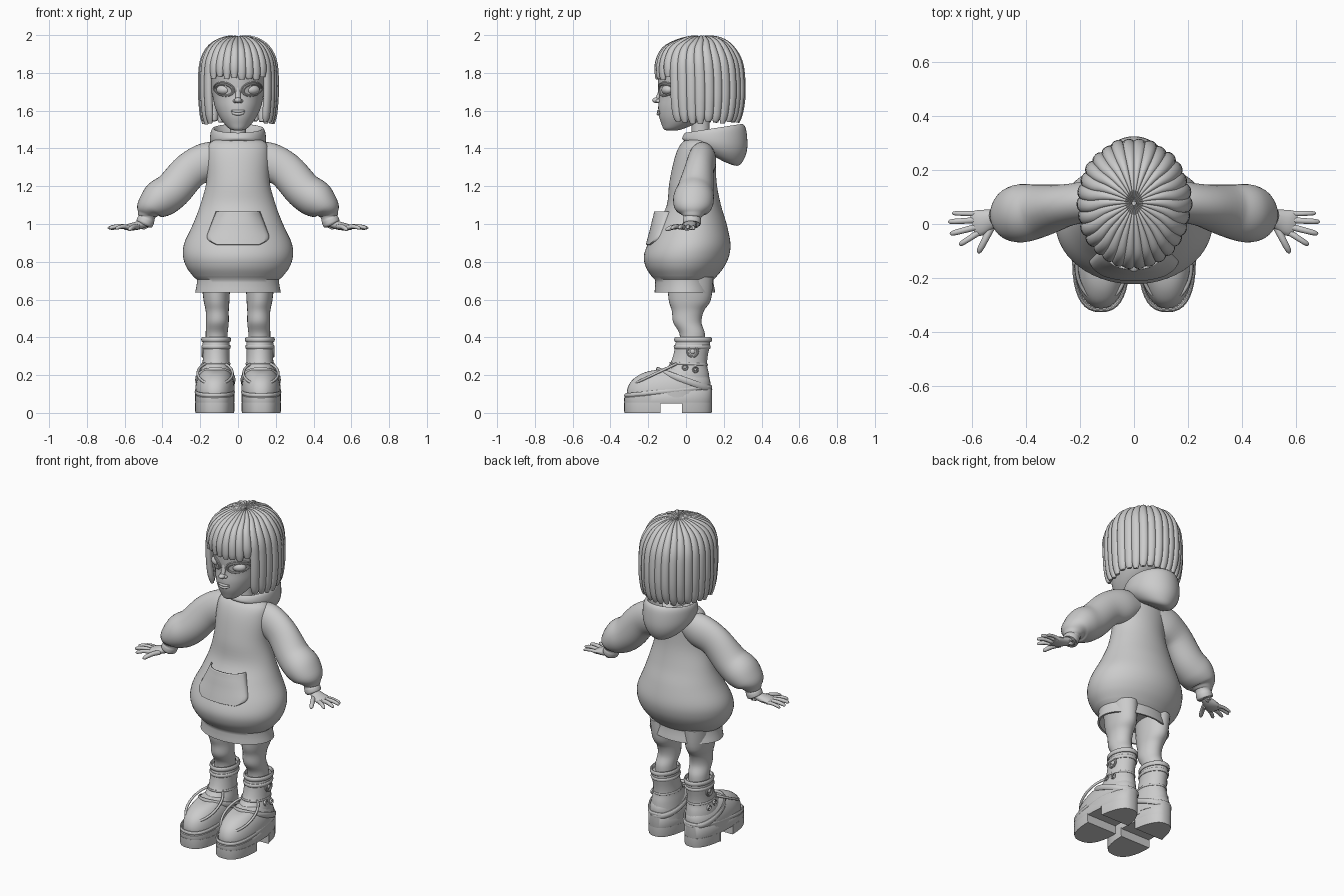
import bpy, bmesh, math, random
from mathutils import Vector, Matrix

if "Cube" in bpy.data.objects:
    bpy.data.objects.remove(bpy.data.objects["Cube"])
random.seed(4)
TAU = 2 * math.pi


def spline(rows, n=5):
    """Catmull-Rom interpolation of number tuples."""
    out = []
    for i in range(len(rows) - 1):
        a, b, c, d = rows[max(i - 1, 0)], rows[i], rows[i + 1], rows[min(i + 2, len(rows) - 1)]
        for k in range(n):
            t = k / n
            out.append(tuple(.5 * (2 * q + (r - p) * t + (2 * p - 5 * q + 4 * r - s) * t * t
                                   + (3 * q - p - 3 * r + s) * t ** 3) for p, q, r, s in zip(a, b, c, d)))
    return out + [tuple(rows[-1])]


def finish(bm, name, mirror, angle=40):
    bmesh.ops.recalc_face_normals(bm, faces=bm.faces)
    me = bpy.data.meshes.new(name)
    bm.to_mesh(me)
    bm.free()
    ob = bpy.data.objects.new(name, me)
    bpy.context.collection.objects.link(ob)
    bpy.ops.object.select_all(action='DESELECT')
    ob.select_set(True)
    bpy.context.view_layer.objects.active = ob
    bpy.ops.object.shade_smooth_by_angle(angle=math.radians(angle))
    if mirror:
        ob.modifiers.new("Mirror", 'MIRROR').use_mirror_merge = False
    return ob


def skin(name, groups, mirror=False, loop=False):
    """Join rings of points into a surface; groups is a list of ring lists."""
    bm = bmesh.new()
    for rings in groups:
        vs = [[bm.verts.new(p) for p in r] for r in rings]
        n = len(vs[0])
        for a, b in zip(vs, vs[1:] + (vs[:1] if loop else [])):
            for i in range(n):
                bm.faces.new((a[i], a[(i + 1) % n], b[(i + 1) % n], b[i]))
        if not loop:
            bm.faces.new(vs[0])
            bm.faces.new(vs[-1])
    return finish(bm, name, mirror)


def oval(zf, zb, cx, rx, yf, yb, n=40, p=2.0, heel=0.0):
    """Ring lying roughly flat: front at (yf, zf), back at (yb, zb)."""
    pts = []
    for i in range(n):
        a = TAU * i / n
        sx = math.copysign(abs(math.sin(a)) ** (2 / p), math.sin(a))
        s = -math.copysign(abs(math.cos(a)) ** (2 / p), math.cos(a))
        k = (s + 1) / 2
        pts.append(Vector((cx + rx * sx * (1 - heel * k), yf + (yb - yf) * k, zf + (zb - zf) * k)))
    return pts


def flat(rows):
    return [(z, z, 0, rx, yf, yb) for z, rx, yf, yb in rows]


def tube(pts, r1, r2, ref, n=16, loop=False):
    """Rings along a path; r1 is the radius along ref, r2 across it."""
    pts, rings, m = [Vector(p) for p in pts], [], len(pts)
    for i, c in enumerate(pts):
        t = (pts[(i + 1) % m] - pts[i - 1]) if loop else pts[min(i + 1, m - 1)] - pts[max(i - 1, 0)]
        t.normalize()
        u = (Vector(ref) - t * t.dot(Vector(ref))).normalized()
        v = t.cross(u)
        rings.append([c + u * r1[i] * math.cos(TAU * k / n) + v * r2[i] * math.sin(TAU * k / n) for k in range(n)])
    return rings


def ball(name, loc, size, rot=0, mirror=False):
    bm = bmesh.new()
    mat = Matrix.Translation(loc) @ Matrix.Rotation(rot, 4, 'Z') @ Matrix.Diagonal((*size, 1))
    bmesh.ops.create_uvsphere(bm, u_segments=24, v_segments=14, radius=1, matrix=mat)
    return finish(bm, name, mirror)


def front_y(rows, x, z):
    """Front surface of a lofted shape at x, z."""
    for a, b in zip(rows, rows[1:]):
        if min(a[0], b[0]) <= z <= max(a[0], b[0]) and a[0] != b[0]:
            t = (z - a[0]) / (b[0] - a[0])
            rx, yf, yb = (a[i] + (b[i] - a[i]) * t for i in (3, 4, 5))
            return (yf + yb) / 2 - (yb - yf) / 2 * math.sqrt(max(0, 1 - (x / rx) ** 2))
    return 0


# dress body, with hem turned inside
body = spline(flat([(1.46, .05, .03, .12), (1.45, .11, .005, .14), (1.42, .155, -.03, .155), (1.35, .165, -.06, .158),
    (1.22, .168, -.088, .162), (1.1, .2, -.102, .185), (1.0, .238, -.15, .215), (.9, .284, -.2, .235),
    (.83, .291, -.223, .228), (.77, .272, -.212, .2), (.72, .235, -.18, .16)]))
hem = flat([(.705, .217, -.165, .145), (.69, .217, -.163, .145), (.66, .222, -.165, .151), (.637, .227, -.166, .155),
            (.637, .215, -.155, .145), (.7, .2, -.14, .13)])
skin("dress_body", [[oval(*r, n=56) for r in body + hem]])

# front pocket, a pouch open at the top
bm = bmesh.new()
grid, N = [], 24
for j in range(N + 1):
    v = j / N
    z = 1.065 - .18 * v
    w = .12 + .05 * min(1, v / .7) if v < .75 else .17 - .065 * ((v - .75) / .25) ** 2
    row = []
    for i in range(N + 1):
        u = 2 * i / N - 1
        off = .008 + .045 * (1 - v) ** 1.2 * (1 - u ** 4)
        if abs(u) == 1 or j == N:
            off = -.006
        row.append(bm.verts.new((w * u, front_y(body, w * u, z) - off, z)))
    grid.append(row)
for j in range(N):
    for i in range(N):
        bm.faces.new((grid[j][i], grid[j][i + 1], grid[j + 1][i + 1], grid[j + 1][i]))
pocket = finish(bm, "front_pocket", False)
pocket.modifiers.new("Thickness", 'SOLIDIFY').thickness = .008

# puffed sleeves with cuffs: x, y, z, radius in y, radius across
sleeve = spline([(.06, .085, 1.36, .06, .07), (.15, .085, 1.335, .075, .1), (.25, .07, 1.285, .078, .098),
    (.345, .05, 1.18, .097, .1), (.415, .04, 1.13, .108, .1), (.465, .035, 1.085, .095, .075),
    (.48, .034, 1.052, .06, .052), (.483, .033, 1.035, .046, .043), (.488, .032, 1.02, .048, .046),
    (.497, .03, 1.0, .046, .044), (.498, .03, .998, .03, .028)])
skin("sleeve", [tube([s[:3] for s in sleeve], [s[3] for s in sleeve], [s[4] for s in sleeve], (0, 1, 0), 32)], True)

# hands: palm, four fingers and thumb
palm = spline([(.46, .035, 1.025, .022, .026), (.5, .028, 1.003, .023, .028), (.54, .015, .99, .022, .04),
               (.575, .004, .984, .018, .048), (.598, -.002, .98, .012, .044)], 4)
hand = [tube([s[:3] for s in palm], [s[3] for s in palm], [s[4] for s in palm], (0, 0, 1))]
fingers = [((.582, .038, .98), (.675, .04, .972), .0095), ((.588, .014, .983), (.69, .008, .977), .011),
           ((.588, -.012, .983), (.683, -.037, .977), .0115), ((.58, -.034, .982), (.648, -.078, .975), .011),
           ((.53, -.015, .985), (.578, -.108, .968), .013)]
for a, b, r in fingers:
    a, b = Vector(a), Vector(b)
    ks = [(0, 1.1), (.25, 1.05), (.5, 1), (.75, .95), (.9, .8), (.97, .5), (1, .1)]
    pts = [a.lerp(b, k) + Vector((0, 0, .008 * math.sin(math.pi * k))) for k, _ in ks]
    hand.append(tube(pts, [r * q for _, q in ks], [r * q for _, q in ks], (0, 0, 1), 10))
skin("hand", hand, True)

# hood hanging behind the collar
hood = spline([(1.44, 1.42, 0, .05, .04, .14), (1.455, 1.45, 0, .08, .02, .2), (1.475, 1.505, 0, .115, .005, .275),
    (1.483, 1.53, 0, .132, -.004, .297), (1.47, 1.5, 0, .145, -.014, .318), (1.455, 1.41, 0, .147, -.02, .325),
    (1.445, 1.345, 0, .132, -.016, .308), (1.44, 1.308, 0, .1, -.005, .272), (1.43, 1.33, 0, .06, .02, .2)])
skin("hood", [[oval(*r, n=48) for r in hood]])

# neck and head
skin("neck", [[oval(z, z, 0, r, .03, .125, 24) for z, r in ((1.4, .05), (1.46, .043), (1.52, .041), (1.58, .045))]])
head = spline(flat([(1.495, .015, -.1, -.05), (1.502, .042, -.118, -.02), (1.53, .072, -.13, .05), (1.57, .1, -.143, .13),
    (1.62, .122, -.147, .19), (1.68, .135, -.142, .22), (1.74, .144, -.148, .24), (1.82, .148, -.145, .25),
    (1.9, .125, -.1, .22), (1.945, .07, -.02, .16), (1.955, .01, .05, .08)]))
skin("head", [[oval(*r, n=48) for r in head]])

# face features
ball("eyeball", (.074, -.098, 1.71), (.043, .03, .027), .4, True)
for name, r, s, dz in (("eyelid", .006, 1, 0), ("brow_fold", .004, 1.18, .004)):
    rim = []
    for k in range(28):
        a = TAU * k / 28
        x, z = .074 + .046 * s * math.cos(a), 1.71 + dz + .03 * s * math.sin(a) + .006 * math.cos(a)
        rim.append((x, front_y(head, x, z) - .001, z))
    skin(name, [tube(rim, [r] * 28, [r] * 28, (0, 1, 0), 8, True)], True, True)
ball("nose_tip", (0, -.155, 1.655), (.019, .024, .015))
ball("nostril", (.016, -.146, 1.651), (.011, .014, .01), 0, True)
skin("nose_bridge", [tube([(0, -.136, 1.74), (0, -.138, 1.7), (0, -.152, 1.66)], [.01] * 3, [.012, .013, .013], (0, 1, 0))])
for name, z0, bow, r in (("upper_lip", 1.596, .004, .007), ("lower_lip", 1.583, .009, .0085)):
    xs = [(-1 + k / 5) for k in range(11)]
    line = [(.038 * u, front_y(head, .038 * u, 1.59) - .001, z0 + bow * (u * u)) for u in xs]
    rs = [r * (1.02 - u * u) ** .5 + .0005 for u in xs]
    skin(name, [tube(line, rs, rs, (0, 1, 0), 10)])

# hair: overlapping locks running from the crown over an egg-shaped envelope
shape = spline([(1.983, .008, .07, .085), (1.987, .05, .02, .14), (1.965, .11, -.05, .205), (1.925, .155, -.115, .25),
    (1.86, .185, -.147, .285), (1.78, .194, -.152, .298), (1.68, .194, -.15, .3), (1.6, .188, -.14, .29),
    (1.525, .18, -.12, .272)], 4)


def scalp(th, row):
    z, rx, yf, yb = row
    return Vector((rx * math.sin(th), (yf + yb) / 2 - (yb - yf) / 2 * math.cos(th), z))


LOCKS, locks = 30, []
for i in range(LOCKS):
    th = TAU * (i + .5) / LOCKS
    front = min(th, TAU - th)
    end = (1.768 if front < .78 else 1.535) + random.uniform(-.008, .012)
    rows = [r for r in shape if r[0] > end + .012]
    nxt = shape[len(rows)]
    f = (rows[-1][0] - end) / (rows[-1][0] - nxt[0])
    rows.append(tuple(a + (b - a) * f for a, b in zip(rows[-1], nxt)))
    lift, rings = random.uniform(-.003, .004), []
    for j, row in enumerate(rows):
        p = scalp(th, row)
        side = (scalp(th + .01, row) - scalp(th - .01, row)) / .02
        w = side.length * TAU / LOCKS * .6
        along = scalp(th, shape[min(j + 1, len(shape) - 1)]) - scalp(th, shape[max(j - 1, 0)])
        side.normalize()
        nor = side.cross(along).normalized()
        if nor.dot(p - Vector((0, .07, 1.7))) < 0:
            nor = -nor
        left = len(rows) - 1 - j
        taper = (.55, .85, .97)[left] if left < 3 else 1
        thick = min(.019, .006 + w * .5) * taper
        rings.append([p + nor * lift * min(1, j / 6) + side * w * taper * math.cos(TAU * k / 14)
                      + nor * thick * math.sin(TAU * k / 14) for k in range(14)])
    locks.append(rings)
skin("hair_locks", locks)

# legs
leg = spline([(.72, .72, .118, .078, -.1, .145), (.6, .6, .114, .069, -.092, .132), (.54, .54, .11, .061, -.075, .095),
              (.48, .48, .109, .06, -.068, .082), (.42, .42, .113, .058, -.035, .1), (.35, .35, .115, .055, -.03, .1)])
skin("leg", [[oval(*r, n=28) for r in leg]], True)

# boot shaft, rolled collar and rounded toe
shaft = spline([(.1, .1, .119, .09, -.12, .13), (.2, .2, .118, .084, -.13, .122), (.26, .25, .116, .073, -.085, .112),
                (.31, .3, .116, .07, -.066, .115), (.37, .37, .116, .071, -.055, .128), (.385, .385, .116, .06, -.045, .118)])
skin("boot_shaft", [[oval(*r, n=36) for r in shaft]], True)
toe = spline([(.07, .09, .122, .103, -.312, .125), (.12, .14, .122, .104, -.312, .13), (.165, .18, .121, .097, -.292, .125),
              (.2, .22, .12, .08, -.25, .1), (.22, .25, .12, .055, -.2, .06), (.227, .255, .12, .01, -.15, -.02)])
skin("boot_toe", [[oval(*r, n=40, p=2.2) for r in toe]], True)


def band(name, zf, zb, cx, rx, yf, yb, h, t, p=2.0, heel=0.0):
    prof = [(math.cos(TAU * k / 10), math.sin(TAU * k / 10)) for k in range(10)]
    skin(name, [[oval(zf + h * s, zb + h * s, cx, rx + t * c, yf - t * c, yb + t * c, 40, p, heel)
                 for c, s in prof]], True, True)


band("collar_roll", .388, .388, .116, .071, -.055, .13, .014, .008)
band("collar_lower_roll", .35, .35, .116, .071, -.058, .124, .011, .007)
band("ankle_seam", .265, .255, .116, .073, -.084, .112, .006, .004)
band("boot_strap", .225, .125, .12, .098, -.15, .13, .018, .009)
band("toe_cap_seam", .15, .27, .121, .092, -.285, -.03, .008, .007)
band("welt", .093, .138, .123, .107, -.32, .132, .011, .007, 2.5, .15)


# platform sole: slab plus separate toe and heel blocks
def sole(name, y0, y1, rows, grow):
    rings = []
    for zf, zb, g in rows:
        ring = oval(zf, zb, .123, .108 + g + grow, -.324 - g - grow, .135 + g, 56, 2.5, .15)
        for v in ring:
            v.y = min(max(v.y, y0), y1)
        rings.append(ring)
    skin(name, [rings], True)


sole("sole_slab", -1, 1, [(.05, .05, 0), (.06, .06, .003), (.08, .125, .003), (.088, .133, -.004)], 0)
sole("sole_front_block", -1, -.135, [(0, 0, 0), (.008, .008, .002), (.056, .056, .002)], .001)
sole("sole_heel_block", -.02, 1, [(0, 0, 0), (.008, .008, .002), (.056, .056, .002)], .001)

# round buckle and studs on the outer side of the boot
for name, y, z, x, r in (("buckle_ring", .035, .325, .187, .027), ("front_stud_ring", -.005, .24, .193, .014),
                         ("rear_stud_ring", .05, .228, .194, .014)):
    ring = [(x, y + r * math.cos(TAU * k / 24), z + r * math.sin(TAU * k / 24)) for k in range(24)]
    skin(name, [tube(ring, [.006] * 24, [r * .22] * 24, (1, 0, 0), 8, True)], True, True)
    ball(name.replace("ring", "centre"), (x - .002, y, z), (.008, r * .5, r * .5), 0, True)
